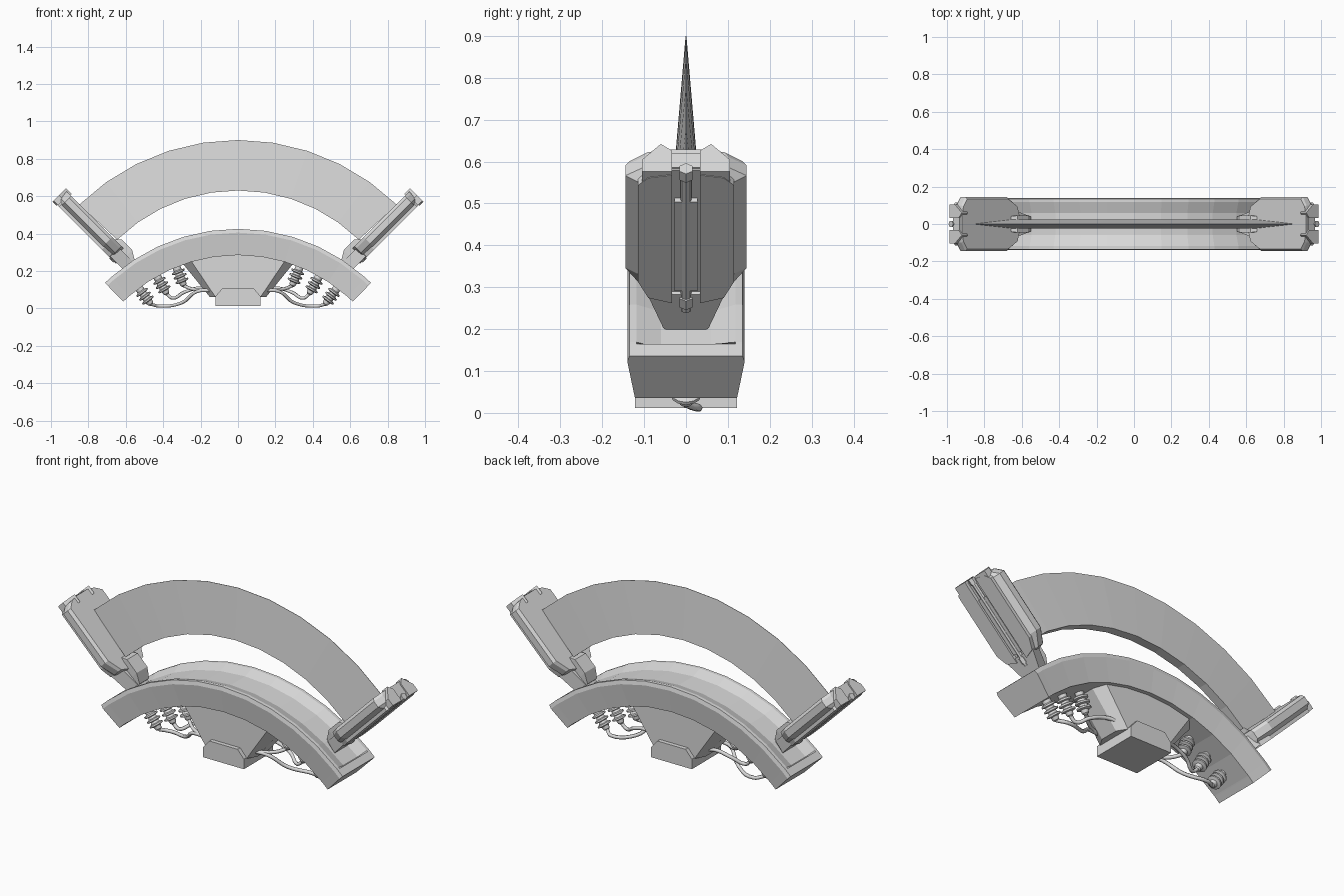
import bpy, bmesh, math
from mathutils import Vector

if "Cube" in bpy.data.objects:
    bpy.data.objects.remove(bpy.data.objects["Cube"])

grey = bpy.data.materials.new("light_grey")
grey.diffuse_color = (0.7, 0.7, 0.7, 1)
grey.use_nodes = True
grey.node_tree.nodes["Principled BSDF"].inputs["Base Color"].default_value = grey.diffuse_color


def loft(name, rings, smooth=False):
    """Skin equal-length closed rings and cap both ends."""
    bm = bmesh.new()
    vs = [[bm.verts.new(p) for p in r] for r in rings]
    n = len(vs[0])
    for a, b in zip(vs, vs[1:]):
        for i in range(n):
            j = (i + 1) % n
            bm.faces.new((a[i], a[j], b[j], b[i]))
    bm.faces.new(vs[0])
    bm.faces.new(vs[-1])
    bmesh.ops.recalc_face_normals(bm, faces=bm.faces)
    me = bpy.data.meshes.new(name)
    bm.to_mesh(me)
    bm.free()
    me.materials.append(grey)
    ob = bpy.data.objects.new(name, me)
    bpy.context.collection.objects.link(ob)
    if smooth:
        bpy.ops.object.select_all(action='DESELECT')
        bpy.context.view_layer.objects.active = ob
        ob.select_set(True)
        bpy.ops.object.shade_smooth_by_angle(angle=math.radians(35))
    return ob


def lathe(name, base, axis, profile, n=12):
    """Turn (distance along axis, radius) pairs around an axis in the xz plane."""
    base, axis = Vector(base), Vector(axis).normalized()
    e1, e2 = Vector((axis.z, 0, -axis.x)), Vector((0, 1, 0))
    rings = []
    for d, r in profile:
        rings.append([base + axis * d + (e1 * math.cos(k * math.tau / n)
                      + e2 * math.sin(k * math.tau / n)) * r for k in range(n)])
    return loft(name, rings, True)


def polar(deg, r, y, c):
    a = math.radians(deg)
    return (r * math.sin(a), y, c + r * math.cos(a))


# Lower arch with a shallow trough that stops short of both ends
C = -0.595


def arch_ring(deg, floor, shelf):
    half = [(.122, .88), (.14, 1.0), (.135, 1.02), (.118, 1.02), (.06 + shelf, floor)]
    sec = half + [(-y, r) for y, r in reversed(half)]
    return [polar(deg, r, y, C) for y, r in sec]


rings = [arch_ring(-44.2, 1.02, 0), arch_ring(-41.9, 1.02, 0)]
rings += [arch_ring(-41.5 + 8.3 * i, 1.0, 0) for i in range(11)]
rings += [arch_ring(41.9, 1.02, 0), arch_ring(44.2, 1.02, 0)]
loft("lower_arch", rings)

# Curved blade: thick inner edge, sharp outer edge
rings = []
for i in range(11):
    a = -44.3 + 8.86 * i
    rings.append([polar(a, .925, -.024, -.295), polar(a, 1.215, -.001, -.315),
                  polar(a, 1.215, .001, -.315), polar(a, .925, .024, -.295)])
loft("blade", rings)

# Tapered central block under the arch
rings = []
for z, w, v in [(.06, .12, .15), (.245, .245, .30), (.32, .245, .30)]:
    rings.append([(-w, -.1, z), (w, -.1, z), (v, -.05, z), (v, .05, z),
                  (w, .1, z), (-w, .1, z), (-v, .05, z), (-v, -.05, z)])
loft("central_block", rings)

# Base box with chamfered top corners
prof = [(-.12, .012), (.12, .012), (.12, .065), (.083, .108), (-.083, .108), (-.12, .065)]
loft("base_box", [[(x, y, z) for x, z in prof] for y in (-.122, .122)])

Q = math.sqrt(0.5)
BODY = [(.66, .045), (.675, .1), (.745, .145), (1.056, .145), (1.085, .1), (1.095, .045)]
SPOOL = [(-.02, .022), (.018, .022)]
for k in range(3):
    d = .02 + k * .026
    SPOOL += [(d, .024), (d + .004, .036), (d + .012, .036), (d + .016, .02)]
SPOOL += [(.105, .016), (.112, .008)]
BALL = [(.02 * -math.cos(math.pi * k / 8), .0005 + .02 * math.sin(math.pi * k / 8))
        for k in range(9)]

for side, sx in (("right", 1), ("left", -1)):
    def P(s, t, y):
        # s runs up the slanted pod, t points inwards
        return (sx * (s - t) * Q, y, (s + t) * Q)

    def box(name, s0, s1, t0, t1, y0, y1):
        loft(name, [[P(s, t0, y0), P(s, t1, y0), P(s, t1, y1), P(s, t0, y1)] for s in (s0, s1)])

    # Pod body
    rings = []
    for t, k in [(-.205, .92), (-.22, 1), (-.255, 1), (-.275, .8)]:
        rings.append([P(s, t, w * k) for s, w in BODY]
                     + [P(s, t, -w * k) for s, w in reversed(BODY)])
    loft(side + "_pod", rings)

    for f in (1, -1):
        # Outer pads either side of the central channel
        pad = [(.662, .033), (.68, .09), (.735, .115), (1.06, .115), (1.085, .09), (1.095, .033)]
        loft(side + "_pod_pad", [[P(s, t, f * w) for s, w in pad] for t in (-.265, -.292)])
        # End wings
        wing = [(.105, -.29), (.105, -.25), (.06, -.197), (.033, -.22), (.033, -.29)]
        loft(side + "_end_wing", [[P(s, t, f * y) for y, t in wing] for s in (1.06, 1.105)])

    box(side + "_end_plate", 1.05, 1.098, -.27, -.22, -.034, .034)
    box(side + "_channel_bar", .70, 1.0, -.288, -.26, -.027, .027)
    axis = (sx * Q, 0, Q)
    lathe(side + "_channel_rod", P(.63, -.28, 0), axis, [(0, .013), (.47, .013)], 8)
    lathe(side + "_bolt_head", P(1.075, -.28, 0), axis, [(0, .018), (.03, .018)], 6)
    lathe(side + "_lower_collar", P(.645, -.28, 0), axis, [(0, .018), (.03, .018)], 6)

    # Neck joining pod to arch, and the blade bracket
    loft(side + "_neck", [[P(s, -.286, w), P(s, -.22, w * .8), P(s, -.22, -w * .8), P(s, -.286, -w)]
                          for s, w in [(.555, .038), (.575, .055), (.685, .092)]])
    loft(side + "_blade_bracket", [[P(s, -.23, w), P(s, t, w), P(s, t, -w), P(s, -.23, -w)]
                                   for s, w, t in [(.57, .04, -.21), (.62, .045, -.18),
                                                   (.70, .045, -.18), (.73, .04, -.21)]])

    # Cable connectors
    for y in (-.075, .075):
        lathe(side + "_connector", (sx * .125, y, .095), (sx, 0, 0), BALL)

    # Insulators and their cables
    cables = [(22, -.075, [(.20, -.06, .10), (.25, -.03, .105)]),
              (29.5, .075, [(.20, .05, .11), (.29, .03, .085), (.35, .0, .055)]),
              (37, -.075, [(.22, -.06, .09), (.30, -.01, .03), (.42, .03, .012)])]
    for deg, y0, mid in cables:
        a = math.radians(deg)
        p = polar(deg, .88, 0, C)
        lathe(side + "_insulator", (sx * p[0], 0, p[2]),
              (-sx * math.sin(a), 0, -math.cos(a)), SPOOL)
        e = polar(deg, .772, 0, C)
        pts = [(.125, y0, .095)] + mid + [e]
        cu = bpy.data.curves.new(side + "_cable", 'CURVE')
        cu.dimensions = '3D'
        cu.bevel_depth = .0095
        cu.bevel_resolution = 1
        cu.resolution_u = 5
        cu.use_fill_caps = True
        sp = cu.splines.new('BEZIER')
        sp.bezier_points.add(len(pts) - 1)
        for b, q in zip(sp.bezier_points, pts):
            b.co = (sx * q[0], q[1], q[2])
            b.handle_left_type = b.handle_right_type = 'AUTO'
        cu.materials.append(grey)
        bpy.context.collection.objects.link(bpy.data.objects.new(side + "_cable", cu))
